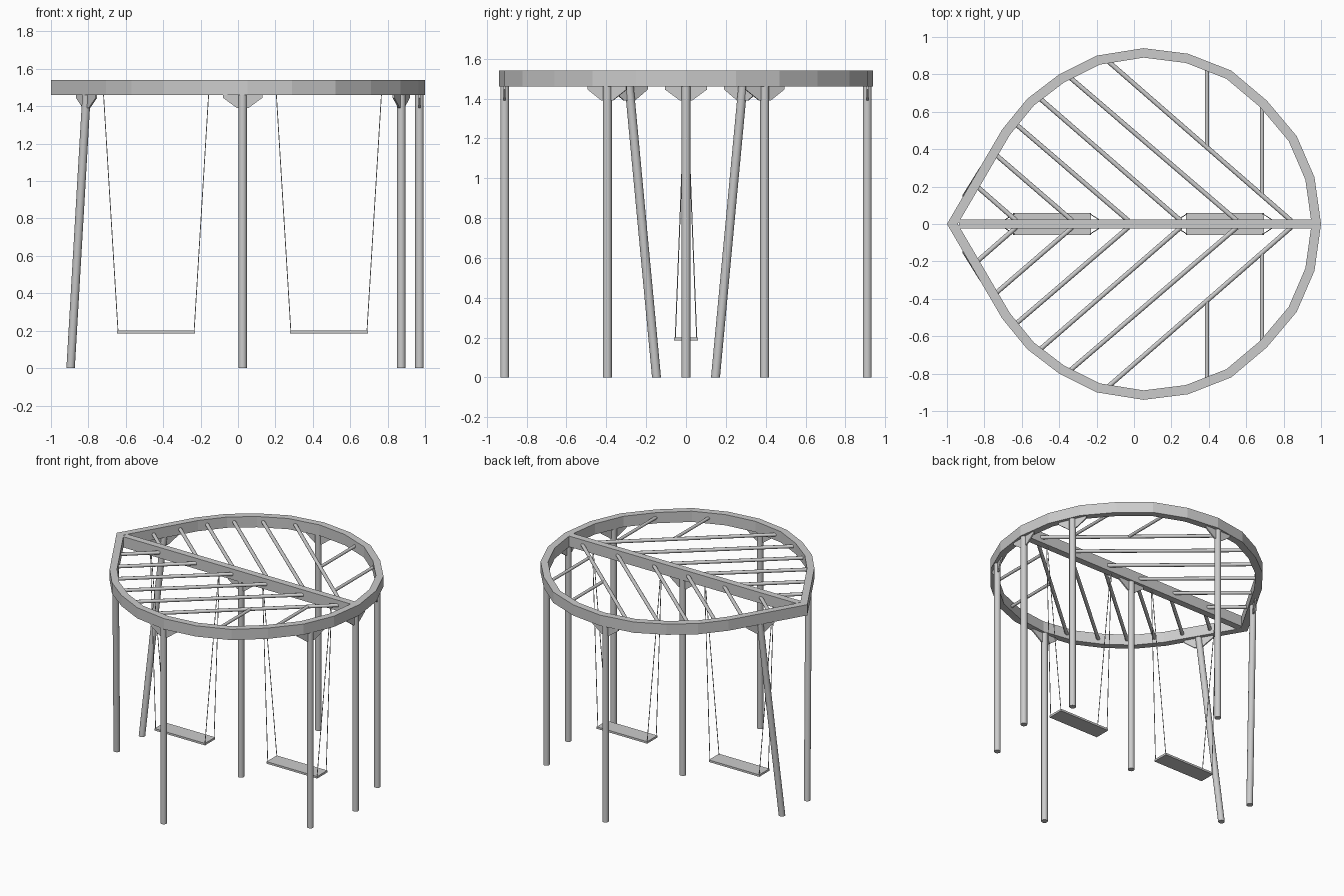
import bpy, bmesh
from math import radians
from mathutils import Vector, Matrix

if "Cube" in bpy.data.objects:
    bpy.data.objects.remove(bpy.data.objects["Cube"])

TOP, BOT = 1.54, 1.46


def finish(name, bm):
    bmesh.ops.recalc_face_normals(bm, faces=bm.faces)
    me = bpy.data.meshes.new(name)
    bm.to_mesh(me)
    bm.free()
    ob = bpy.data.objects.new(name, me)
    bpy.context.collection.objects.link(ob)
    return ob


def rod(name, a, b, r, sides=16):
    """Round bar between two points; ends cut level when nearly upright."""
    a, b = Vector(a), Vector(b)
    d = b - a
    bm = bmesh.new()
    bmesh.ops.create_cone(bm, cap_ends=True, segments=sides, radius1=r, radius2=r, depth=d.length)
    if d.z > 0.9 * d.length:                      # shear keeps feet flat on the ground
        for v in bm.verts:
            t = v.co.z / d.length + 0.5
            p = a.lerp(b, t)
            v.co = Vector((p.x + v.co.x, p.y + v.co.y, p.z))
    else:
        m = Matrix.Translation((a + b) / 2) @ d.to_track_quat('Z', 'Y').to_matrix().to_4x4()
        bmesh.ops.transform(bm, matrix=m, verts=bm.verts)
    ob = finish(name, bm)
    bpy.ops.object.select_all(action='DESELECT')
    ob.select_set(True)
    bpy.context.view_layer.objects.active = ob
    bpy.ops.object.shade_smooth_by_angle(angle=radians(40))
    return ob


def box(name, lo, hi):
    lo, hi = Vector(lo), Vector(hi)
    bm = bmesh.new()
    bmesh.ops.create_cube(bm, size=1)
    for v in bm.verts:
        v.co = Vector(v.co[i] * (hi[i] - lo[i]) + (hi[i] + lo[i]) / 2 for i in range(3))
    return finish(name, bm)


def gusset(name, x, y, direction):
    """Thin plate bracing a post head under the rim."""
    d = Vector((direction[0], direction[1], 0)).normalized()
    n = Vector((-d.y, d.x, 0)) * 0.005
    prof = [(-.105, BOT), (-.105, 1.445), (-.03, 1.39), (.03, 1.39), (.105, 1.445), (.105, BOT)]
    bm = bmesh.new()
    f = bm.faces.new([bm.verts.new(Vector((x, y, z)) + d * s - n) for s, z in prof])
    ext = bmesh.ops.extrude_face_region(bm, geom=[f])
    bmesh.ops.translate(bm, vec=n * 2, verts=[v for v in ext['geom'] if isinstance(v, bmesh.types.BMVert)])
    return finish(name, bm)


# leaf-shaped rim with mitred inner edge
half = [(-1, 0), (-.705, .505), (-.57, .67), (-.4, .8), (-.2, .9), (.05, .94), (.29, .91),
        (.52, .82), (.71, .66), (.87, .47), (.965, .25), (1, 0)]
outer = [Vector(p) for p in half + [(x, -y) for x, y in half[-2:0:-1]]]
N = len(outer)
inner = []
for i, p in enumerate(outer):
    d1 = (p - outer[i - 1]).normalized()
    d2 = (outer[(i + 1) % N] - p).normalized()
    n1, n2 = Vector((d1.y, -d1.x)), Vector((d2.y, -d2.x))
    inner.append(p + (n1 + n2) * (0.05 / (1 + n1.dot(n2))))
bm = bmesh.new()
rings = [[bm.verts.new((p.x, p.y, z)) for p in loop]
         for loop, z in ((outer, BOT), (outer, TOP), (inner, TOP), (inner, BOT))]
for k in range(4):
    a, b = rings[k], rings[(k + 1) % 4]
    for i in range(N):
        j = (i + 1) % N
        bm.faces.new((a[i], a[j], b[j], b[i]))
finish("leaf_rim", bm)

# central spine beams, one per half
box("spine_beam_back", (-.935, 0, BOT), (.955, .025, TOP))
box("spine_beam_front", (-.935, -.025, BOT), (.955, 0, TOP))

# leaf veins: slanted ribs plus two short straight ones per side
slanted = [(-.85, .21, -.63), (-.75, .38, -.33), (-.65, .55, -.03),
           (-.525, .69, .25), (-.35, .79, .55), (-.15, .88, .84)]
straight = [(.39, .405, .84), (.685, .155, .66)]
for s, side in ((1, "back"), (-1, "front")):
    for x, y, xs in slanted:
        rod("vein_rib_" + side, (x, s * y, 1.5), (xs, s * .018, 1.5), .0125, 12)
    for x, y0, y1 in straight:
        rod("vein_short_rib_" + side, (x, s * y0, 1.5), (x, s * y1, 1.5), .011, 12)

# posts with gussets
R = .0225
for s, side in ((1, "back"), (-1, "front")):
    rod("leaning_post_" + side, (-.895, s * .148, 0), (-.81, s * .285, BOT), R)
    gusset("leaning_gusset_" + side, -.81, s * .285, (.295, s * .505))
    rod("middle_post_" + side, (.025, s * .91, 0), (.025, s * .91, BOT), R)
    gusset("middle_gusset_" + side, .025, s * .91, (1, 0))
    rod("end_post_" + side, (.873, s * .395, 0), (.873, s * .395, BOT), R)
    gusset("end_gusset_" + side, .873, s * .395, (.095, -s * .22))
rod("centre_post", (.025, 0, 0), (.025, 0, BOT), R)
gusset("centre_gusset", .025, 0, (1, 0))
rod("stem_post", (.97, 0, 0), (.97, 0, BOT), R)
gusset("stem_gusset", .97, 0, (0, 1))

# two swings hanging from the spine
for cx in (-.438, .486):
    box("swing_seat", (cx - .208, -.06, .185), (cx + .208, .06, .2))
    for e in (1, -1):
        for s in (1, -1):
            rod("swing_rope", (cx + e * .203, s * .054, .19), (cx + e * .281, s * .004, BOT + .005), .0025, 6)
